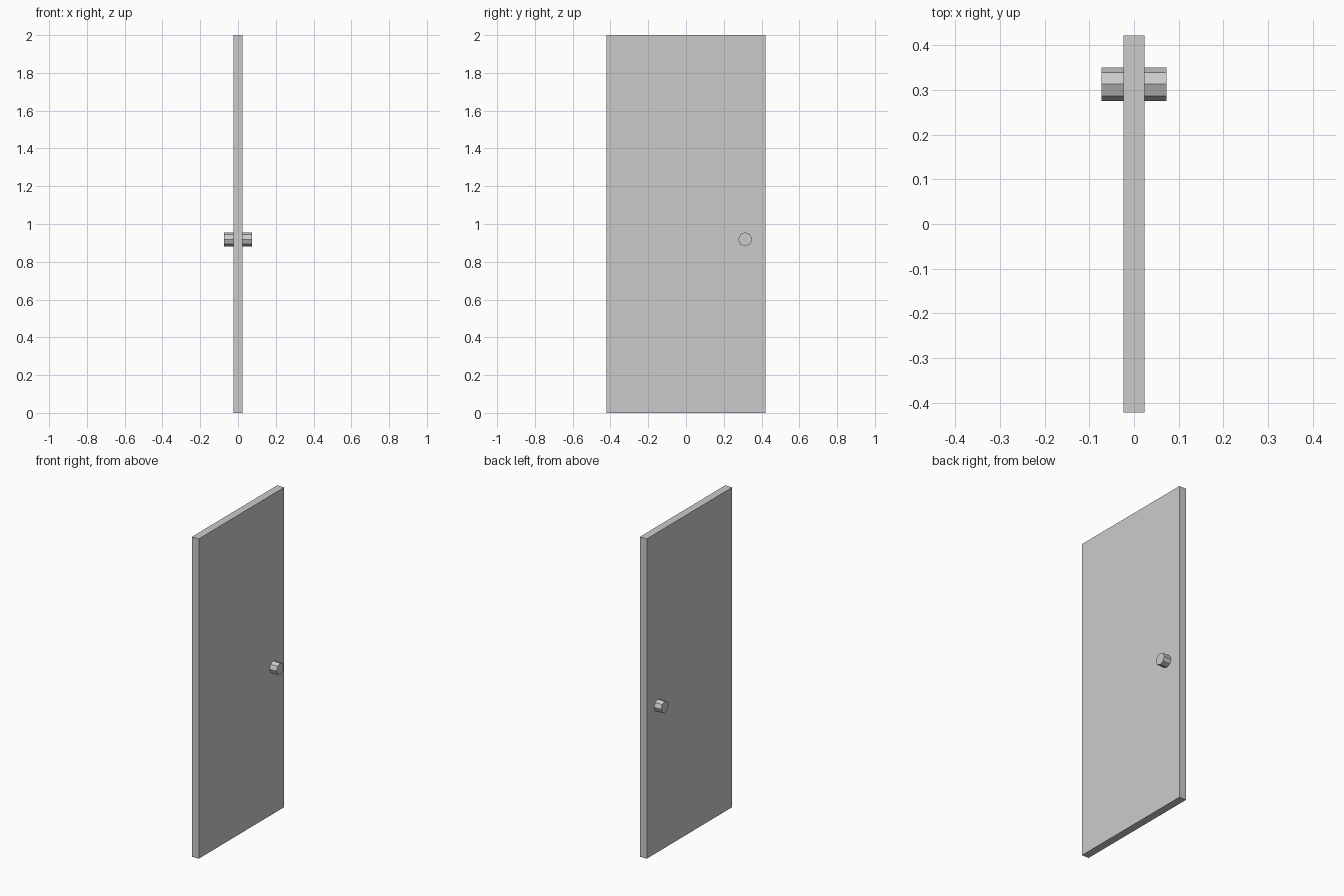
import bpy
from math import radians

if "Cube" in bpy.data.objects:
    bpy.data.objects.remove(bpy.data.objects["Cube"])

# Door slab
bpy.ops.mesh.primitive_cube_add(size=1, location=(0, 0, 1))
slab = bpy.context.object
slab.name = "door_slab"
slab.scale = (0.048, 0.844, 2.0)
bpy.ops.object.transform_apply(location=False, rotation=False, scale=True)

# Eight-sided knob passing through both faces, with an edge on top
bpy.ops.mesh.primitive_cylinder_add(vertices=8, radius=0.037, depth=0.146,
                                    location=(0, 0.313, 0.919),
                                    rotation=(0, radians(90), 0))
knob = bpy.context.object
knob.name = "door_knob"
